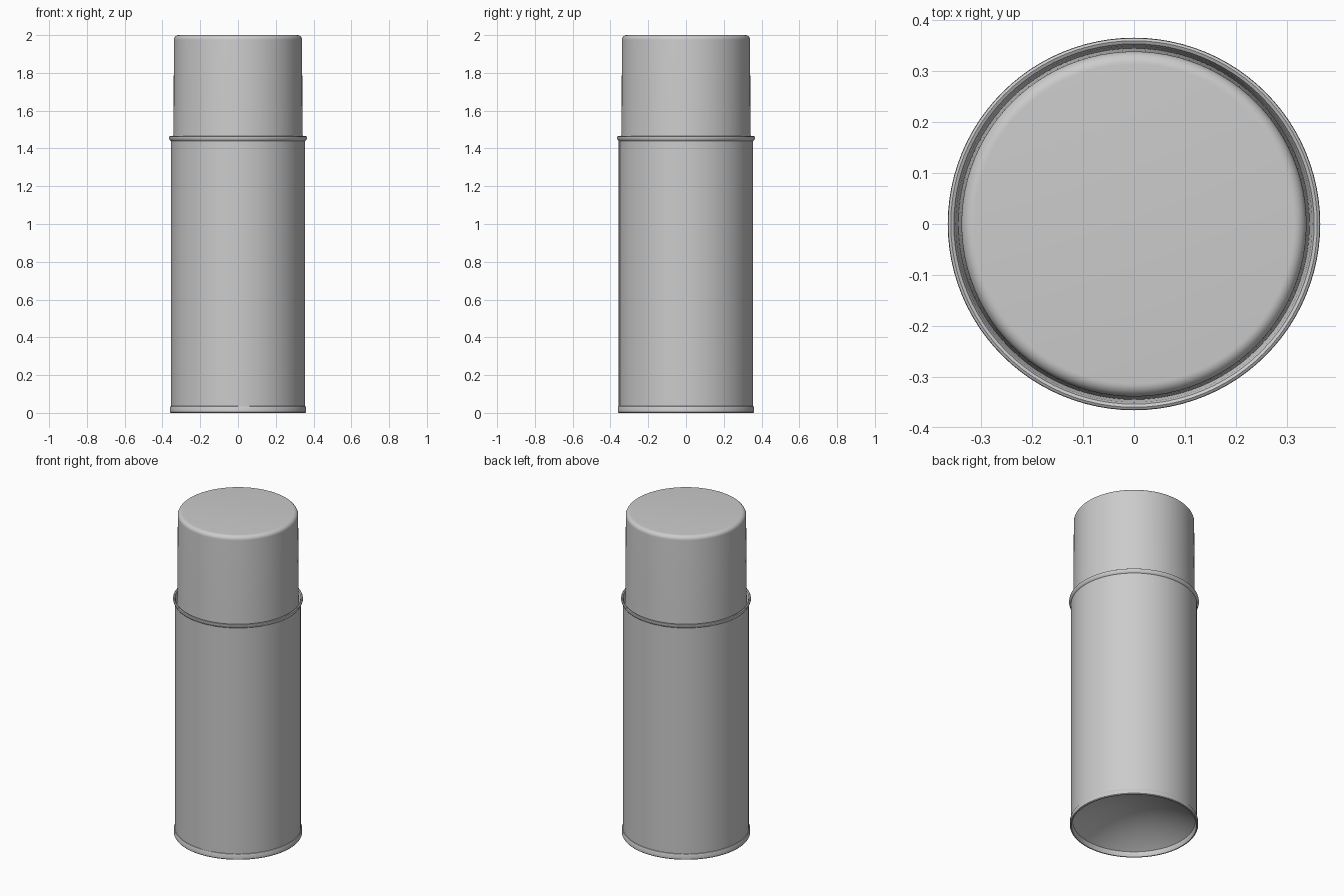
import bpy
import bmesh
from math import sin, cos, pi, radians

if "Cube" in bpy.data.objects:
    bpy.data.objects.remove(bpy.data.objects["Cube"])

SEGS = 96


def finish(name, bm, angle=35):
    bmesh.ops.recalc_face_normals(bm, faces=bm.faces)
    mesh = bpy.data.meshes.new(name)
    bm.to_mesh(mesh)
    bm.free()
    ob = bpy.data.objects.new(name, mesh)
    bpy.context.collection.objects.link(ob)
    bpy.ops.object.select_all(action='DESELECT')
    ob.select_set(True)
    bpy.context.view_layer.objects.active = ob
    bpy.ops.object.shade_smooth_by_angle(angle=radians(angle))
    return ob


def lathe(name, profile, closed=False):
    """Spin (radius, z) points round the z axis."""
    bm = bmesh.new()
    verts = [bm.verts.new((r, 0, z)) for r, z in profile]
    edges = [bm.edges.new(p) for p in zip(verts, verts[1:])]
    if closed:
        edges.append(bm.edges.new((verts[-1], verts[0])))
    bmesh.ops.spin(bm, geom=verts + edges, cent=(0, 0, 0), axis=(0, 0, 1),
                   angle=2 * pi, steps=SEGS, use_merge=True)
    bmesh.ops.remove_doubles(bm, verts=bm.verts, dist=1e-5)
    return finish(name, bm)


def arc(cr, cz, rad, a0, a1, n=8):
    return [(cr + rad * cos(radians(a0 + (a1 - a0) * i / n)),
             cz + rad * sin(radians(a0 + (a1 - a0) * i / n))) for i in range(n + 1)]


def dome(r, z, h, n=12):
    """Shallow dome profile from the edge to the axis."""
    return [(r * cos(pi / 2 * i / n) if i < n else 0, z + h * (1 - cos(pi / 2 * i / n) ** 2))
            for i in range(n + 1)]


# Cylinder wall of the can
lathe("can_body", [(0.355, 0.025), (0.355, 1.445)])

# Rolled bottom rim with the concave base
lathe("can_base", [(0.354, 0.036), (0.358, 0.034), (0.361, 0.028), (0.361, 0.004),
                   (0.358, 0.0), (0.352, 0.0), (0.349, 0.004)]
      + dome(0.346, 0.03, 0.11))

# Flared top rim, groove and the shoulder dome under the cap
lathe("can_shoulder", [(0.354, 1.438), (0.359, 1.441), (0.362, 1.447), (0.366, 1.456),
                       (0.365, 1.462), (0.360, 1.465), (0.354, 1.462), (0.350, 1.454),
                       (0.347, 1.435)]
      + dome(0.343, 1.425, 0.16))

# Hollow cap with a rounded top edge
lathe("cap", [(0.330, 1.435), (0.345, 1.435), (0.342, 1.48)]
      + arc(0.314, 1.975, 0.025, 0, 90) + [(0, 2.0), (0, 1.985), (0.310, 1.985), (0.326, 1.97)],
      closed=False)

# Overlapping side seam on the front of the wall
bm = bmesh.new()
n = 6
outline = []
for radius, order in ((0.3575, range(n + 1)), (0.353, range(n, -1, -1))):
    for i in order:
        a = -pi / 2 + radians(9.7) * i / n
        outline.append(bm.verts.new((radius * cos(a), radius * sin(a), 0.034)))
face = bm.faces.new(outline)
ext = bmesh.ops.extrude_face_region(bm, geom=[face])
for v in ext["geom"]:
    if isinstance(v, bmesh.types.BMVert):
        v.co.z = 1.44
finish("side_seam", bm)
